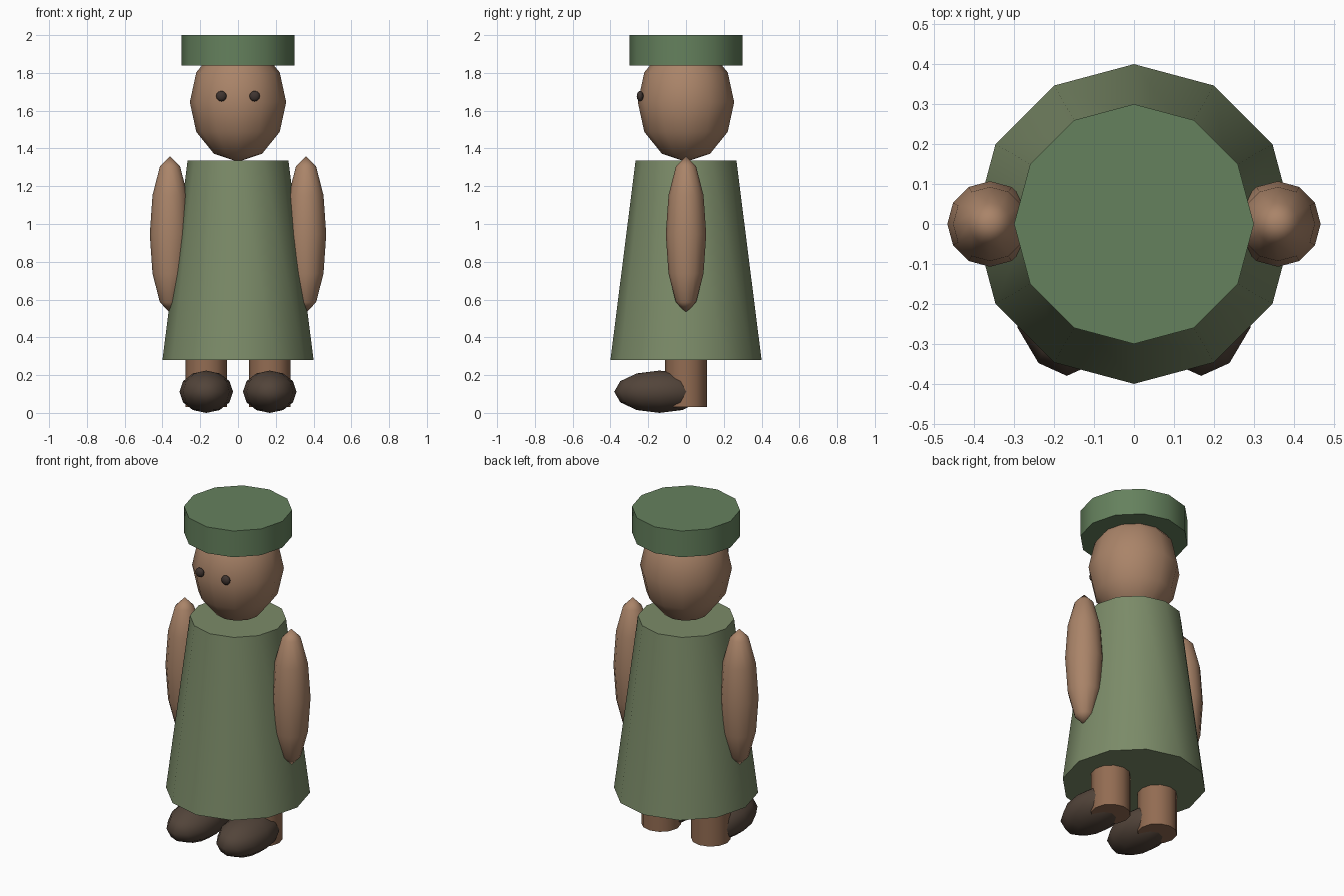
import bpy
import math

if "Cube" in bpy.data.objects:
    bpy.data.objects.remove(bpy.data.objects["Cube"])


def material(name, rgb):
    m = bpy.data.materials.new(name)
    m.diffuse_color = (*rgb, 1)
    m.use_nodes = True
    m.node_tree.nodes["Principled BSDF"].inputs["Base Color"].default_value = m.diffuse_color
    return m


DRESS = material("dress_green", (0.20, 0.26, 0.14))
HAT = material("hat_green", (0.13, 0.22, 0.11))
SKIN = material("skin", (0.40, 0.23, 0.14))
LEG = material("leg_brown", (0.29, 0.15, 0.085))
SHOE = material("shoe_brown", (0.085, 0.058, 0.042))
EYE = material("eye_dark", (0.05, 0.035, 0.03))


def finish(name, mat, angle):
    obj = bpy.context.object
    obj.name = name
    obj.data.materials.append(mat)
    bpy.ops.object.transform_apply(location=False, rotation=False, scale=True)
    bpy.ops.object.shade_smooth_by_angle(angle=math.radians(angle))
    return obj


def tapered(name, mat, x, r_low, r_high, z_low, z_high):
    """Twelve-sided upright cylinder or cone frustum."""
    bpy.ops.mesh.primitive_cone_add(
        vertices=12, radius1=r_low, radius2=r_high, depth=z_high - z_low,
        location=(x, 0, (z_low + z_high) / 2))
    return finish(name, mat, 40)


def ellipsoid(name, mat, centre, radii):
    """Low-poly sphere stretched to the given radii."""
    bpy.ops.mesh.primitive_uv_sphere_add(
        segments=12, ring_count=6, radius=1, location=centre)
    bpy.context.object.scale = radii
    return finish(name, mat, 80)


# Body, head and hat
tapered("dress", DRESS, 0, 0.40, 0.267, 0.28, 1.335)
ellipsoid("head", SKIN, (0, 0, 1.645), (0.255, 0.255, 0.315))
tapered("hat", HAT, 0, 0.30, 0.30, 1.84, 2.0)

# Paired parts
for side, s in (("left", 1), ("right", -1)):
    ellipsoid(f"{side}_eye", EYE, (s * 0.088, -0.243, 1.677), (0.028, 0.018, 0.028))
    ellipsoid(f"{side}_arm", SKIN, (s * 0.36, 0, 0.945), (0.107, 0.107, 0.415))
    tapered(f"{side}_leg", LEG, s * 0.168, 0.11, 0.11, 0.03, 0.34)
    ellipsoid(f"{side}_shoe", SHOE, (s * 0.168, -0.14, 0.112), (0.142, 0.24, 0.112))
